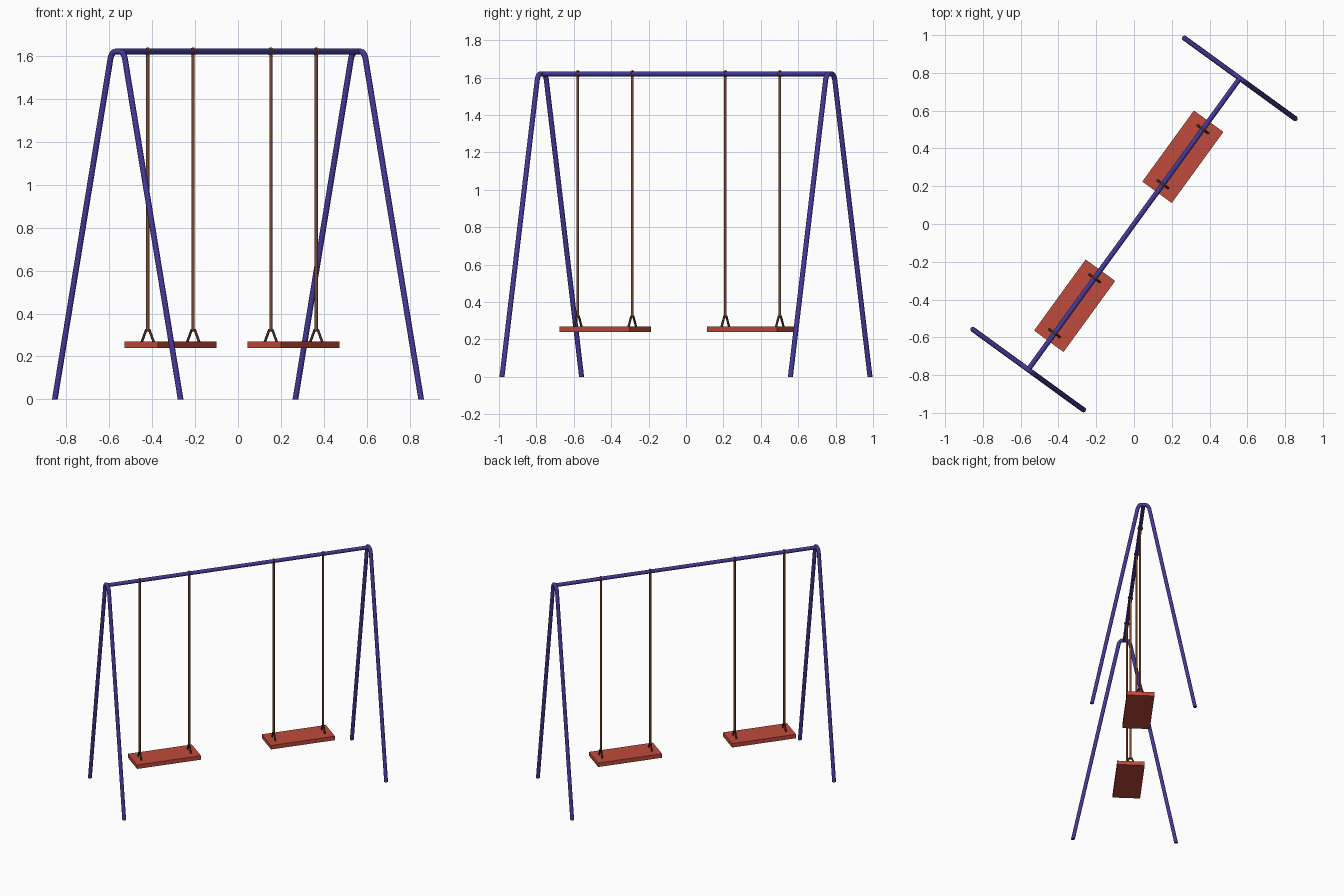
import bpy, bmesh, math
from mathutils import Vector

if "Cube" in bpy.data.objects:
    bpy.data.objects.remove(bpy.data.objects["Cube"])

ANGLE = math.radians(54)   # whole set is turned about z
BEAM_Z, BEAM_HALF, TUBE_R = 1.62, 0.953, 0.0135


def material(name, rgb):
    m = bpy.data.materials.new(name)
    m.diffuse_color = (*rgb, 1)
    m.use_nodes = True
    m.node_tree.nodes["Principled BSDF"].inputs["Base Color"].default_value = m.diffuse_color
    return m


INDIGO = material("indigo_paint", (0.06, 0.04, 0.32))
RED = material("red_seat", (0.52, 0.07, 0.045))
ROPE = material("rope_brown", (0.19, 0.065, 0.03))
DARK = material("dark_metal", (0.06, 0.025, 0.018))


def finish(name, bm, mat, x=0, smooth=True):
    bmesh.ops.recalc_face_normals(bm, faces=bm.faces)
    me = bpy.data.meshes.new(name)
    bm.to_mesh(me)
    bm.free()
    me.materials.append(mat)
    ob = bpy.data.objects.new(name, me)
    bpy.context.collection.objects.link(ob)
    ob.rotation_euler.z = ANGLE
    ob.location = (x * math.cos(ANGLE), x * math.sin(ANGLE), 0)
    if smooth:
        bpy.ops.object.select_all(action='DESELECT')
        ob.select_set(True)
        bpy.context.view_layer.objects.active = ob
        bpy.ops.object.shade_smooth_by_angle(angle=math.radians(50))
    return ob


def tube(name, path, r, mat, x=0, sides=12, closed=False, flat_feet=False):
    """Sweep a round section along a (y, z) path lying across the beam."""
    pts = [Vector((0, y, z)) for y, z in path]
    n = len(pts)
    bm = bmesh.new()
    rings = []
    for i, p in enumerate(pts):
        a = pts[i - 1] if (closed or i > 0) else None
        b = pts[(i + 1) % n] if (closed or i < n - 1) else None
        d1 = (p - a).normalized() if a is not None else (b - p).normalized()
        d2 = (b - p).normalized() if b is not None else d1
        t = (d1 + d2).normalized()
        side = Vector((0, -t.z, t.y)) / max(t.dot(d1), 0.3)
        ring = []
        for k in range(sides):
            w = 2 * math.pi * k / sides
            co = p + Vector((r * math.cos(w), 0, 0)) + side * r * math.sin(w)
            if flat_feet and i in (0, n - 1):
                co.z = 0
            ring.append(bm.verts.new(co))
        rings.append(ring)
    for i in range(n if closed else n - 1):
        A, B = rings[i], rings[(i + 1) % n]
        for k in range(sides):
            j = (k + 1) % sides
            bm.faces.new((A[k], A[j], B[j], B[k]))
    if not closed:
        bm.faces.new(rings[0])
        bm.faces.new(rings[-1])
    return finish(name, bm, mat, x)


# Top beam, laid along local x
bm = bmesh.new()
bmesh.ops.create_cone(bm, cap_ends=True, segments=12, radius1=TUBE_R,
                      radius2=TUBE_R, depth=2 * BEAM_HALF)
for v in bm.verts:
    v.co = Vector((v.co.z, v.co.y, BEAM_Z + v.co.x))
finish("top_beam", bm, INDIGO)

# Bent tube leg frames at both ends
half = [(0.362, 0), (0.044, 1.575), (0.040, 1.594), (0.033, 1.608),
        (0.024, 1.617), (0.013, BEAM_Z)]
frame = half + [(-y, z) for y, z in reversed(half)]
for label, x in (("left", -BEAM_HALF), ("right", BEAM_HALF)):
    tube(label + "_leg_frame", frame, TUBE_R, INDIGO, x, flat_feet=True)

# Two swings: seat, ropes, seat brackets and beam rings
collar = [(0.0145 * math.cos(2 * math.pi * k / 16),
           BEAM_Z + 0.0145 * math.sin(2 * math.pi * k / 16)) for k in range(16)]
bracket = [(-0.037, 0.262), (-0.010, 0.322), (0.010, 0.322), (0.037, 0.262)]
for label, cx in (("left", -0.535), ("right", 0.440)):
    bm = bmesh.new()
    bmesh.ops.create_cube(bm, size=1)
    for v in bm.verts:
        v.co = Vector((v.co.x * 0.465, v.co.y * 0.193, v.co.z * 0.03 + 0.255))
    finish(label + "_seat", bm, RED, cx, smooth=False)
    for n, off in enumerate((-0.18, 0.18), 1):
        x = cx + off
        tube(f"{label}_rope_{n}", [(0, 0.32), (0, 1.61)], 0.0075, ROPE, x, 10)
        tube(f"{label}_seat_bracket_{n}", bracket, 0.006, DARK, x, 8)
        tube(f"{label}_beam_ring_{n}", collar, 0.005, ROPE, x, 8, closed=True)
